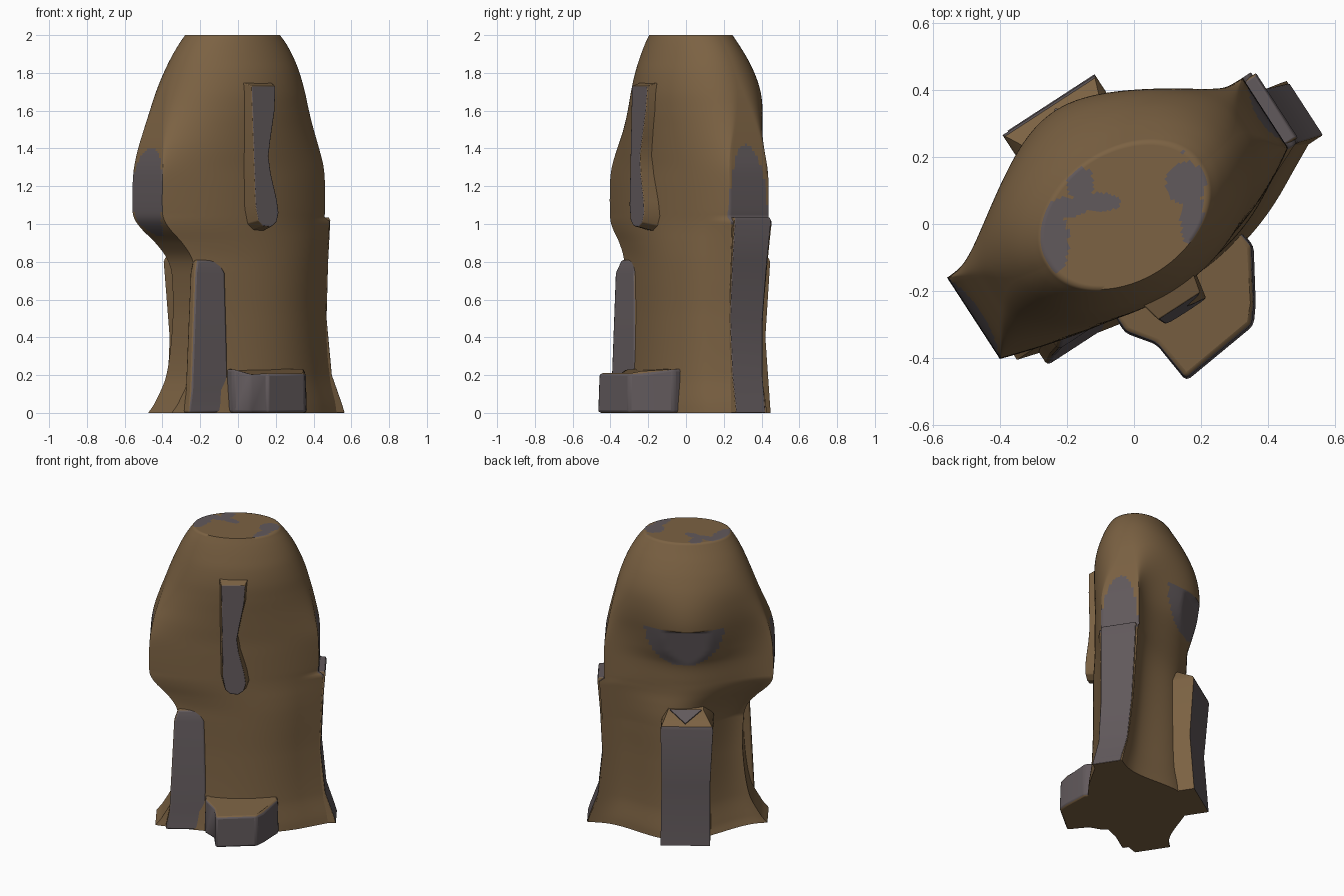
import bpy, bmesh, math
from mathutils import Vector

if "Cube" in bpy.data.objects:
    bpy.data.objects.remove(bpy.data.objects["Cube"])

TURN = math.radians(33)          # whole model is turned about z; parts are built in local u, v, z


def material(name, rgb):
    m = bpy.data.materials.new(name)
    m.diffuse_color = (*rgb, 1)
    m.use_nodes = True
    m.node_tree.nodes["Principled BSDF"].inputs["Base Color"].default_value = m.diffuse_color
    return m


BROWN = material("brown", (0.20, 0.122, 0.056))
GREY = material("grey", (0.12, 0.10, 0.106))


def finish(name, bm, bevel=0.0, angle=35):
    bmesh.ops.recalc_face_normals(bm, faces=bm.faces)
    me = bpy.data.meshes.new(name)
    bm.to_mesh(me)
    bm.free()
    ob = bpy.data.objects.new(name, me)
    me.materials.append(BROWN)
    me.materials.append(GREY)
    bpy.context.collection.objects.link(ob)
    ob.rotation_euler.z = TURN
    if bevel:
        mod = ob.modifiers.new("soft_edges", "BEVEL")
        mod.width = bevel
        mod.segments = 2
    bpy.ops.object.select_all(action='DESELECT')
    ob.select_set(True)
    bpy.context.view_layer.objects.active = ob
    bpy.ops.object.shade_smooth_by_angle(angle=math.radians(angle))
    return ob


def loft(name, rings, is_grey, bevel=0.0):
    """Skin closed rings of points, cap both ends, colour by face normal."""
    bm = bmesh.new()
    rows = [[bm.verts.new(p) for p in r] for r in rings]
    n = len(rows[0])
    for a, b in zip(rows, rows[1:]):
        for i in range(n):
            j = (i + 1) % n
            bm.faces.new((a[i], a[j], b[j], b[i]))
    bm.faces.new(rows[0])
    bm.faces.new(rows[-1])
    bmesh.ops.recalc_face_normals(bm, faces=bm.faces)
    for f in bm.faces:
        f.material_index = int(is_grey(f.normal))
    return finish(name, bm, bevel)


# ---- Body: rows of (z, left end, right end, front, back, roundness)
ROWS = [
    (0.00, -0.515, 0.58, -0.25, 0.36, 0), (0.05, -0.475, 0.565, -0.245, 0.35, 0),
    (0.20, -0.40, 0.51, -0.23, 0.325, 0), (0.50, -0.36, 0.48, -0.22, 0.315, 0),
    (0.72, -0.365, 0.485, -0.22, 0.315, 0), (0.82, -0.385, 0.49, -0.22, 0.315, 0),
    (0.90, -0.44, 0.495, -0.22, 0.315, 0), (0.97, -0.51, 0.50, -0.22, 0.315, 0),
    (1.02, -0.545, 0.505, -0.22, 0.317, 0), (1.07, -0.555, 0.51, -0.22, 0.319, 0),
    (1.20, -0.555, 0.51, -0.22, 0.33, 0), (1.30, -0.548, 0.505, -0.22, 0.372, 0.04),
    (1.40, -0.528, 0.488, -0.225, 0.402, 0.18), (1.50, -0.497, 0.468, -0.23, 0.413, 0.40),
    (1.60, -0.462, 0.445, -0.235, 0.405, 0.62), (1.70, -0.428, 0.42, -0.235, 0.38, 0.82),
    (1.80, -0.39, 0.385, -0.222, 0.34, 0.94), (1.88, -0.354, 0.347, -0.20, 0.30, 0.95),
    (1.95, -0.315, 0.302, -0.177, 0.26, 0.95), (2.00, -0.28, 0.26, -0.158, 0.232, 0.95)]
SIDE, END = 64, 14                # segments along each broad side and each narrow end


def row_at(z):
    """Smooth (Hermite) interpolation of the rows."""
    for k in range(len(ROWS) - 1):
        a, b = ROWS[k], ROWS[k + 1]
        if z <= b[0]:
            p, q = ROWS[max(k - 1, 0)], ROWS[min(k + 2, len(ROWS) - 1)]
            h = b[0] - a[0]
            s = (z - a[0]) / h
            out = [z]
            for i in range(1, 6):
                ma = (b[i] - p[i]) / (b[0] - p[0]) * h
                mb = (q[i] - a[i]) / (q[0] - a[0]) * h
                out.append((2*s**3 - 3*s*s + 1) * a[i] + (s**3 - 2*s*s + s) * ma
                           + (3*s*s - 2*s**3) * b[i] + (s**3 - s*s) * mb)
            return out
    return list(ROWS[-1])


def inside(a, b, ca, cb, ra, rb):
    return ((a - ca) / ra) ** 2 + ((b - cb) / rb) ** 2 < 1


def half_moon(u, z):
    return z < 1.46 and inside(u, z, 0, 1.46, 0.25, 0.265)


def section(z):
    z, left, right, vf, vb, w = row_at(z)
    w = min(max(w, 0), 0.95)
    mid, half = (left + right) / 2, (right - left) / 2
    cv, hv = (vf + vb) / 2, (vb - vf) / 2
    right_back = 0.11 + 0.08 * min(z, 1)
    k = min(max((z - 0.75) / 0.3, 0), 1)
    left_back = 0.08 + 0.09 * k
    left_front = -0.15 + 0.03 * k
    ledge = 0.036 * min(max((1.035 - z) / 0.02, 0), 1)       # right end swells below the ledge

    def side(t, back):
        k = (t + 1) / 2
        arc = math.sqrt(max(0, 1 - t * t))
        if back:
            h = left_back + (right_back - left_back) * k
            flat = h + (vb - h) * (1 + math.cos(math.pi * t)) / 2
            v = flat * (1 - w) + (cv + hv * arc) * w
            if half_moon(mid + half * t, z):                 # flat recess under the brow
                v = min(v, 0.375 - (1.46 - z) * 0.17)
            return v
        h = left_front + (-0.06 - left_front) * k
        flat = h + (vf - h) * (1 - t * t)
        return flat * (1 - w) + (cv - hv * arc) * w

    def along(t):
        return mid + half * t + ledge * max(0, (t - 0.75) / 0.25) ** 2

    ts = [math.sin(math.pi * (i / SIDE - 0.5)) for i in range(SIDE + 1)]
    pts = [(along(t), side(t, False), z) for t in ts]
    f, b = side(1, False), side(1, True)
    pts += [(along(1), f + (b - f) * i / END, z) for i in range(1, END)]
    pts += [(along(t), side(t, True), z) for t in reversed(ts)]
    f, b = side(-1, False), side(-1, True)
    pts += [(left, b + (f - b) * i / END, z) for i in range(1, END)]
    return pts


# grey worn spots on the flat top: x, y, radius x, radius y
SPOTS = [(-0.24, -0.05, 0.045, 0.10), (-0.16, 0.12, 0.04, 0.05), (-0.10, 0.065, 0.06, 0.028),
         (-0.20, 0.05, 0.06, 0.03), (0.155, 0.12, 0.06, 0.065), (0.175, 0.02, 0.035, 0.09),
         (0.16, 0.23, 0.025, 0.02)]


def body_grey(c, i):
    u, v, z = c
    if u > 0.40 and z > 1.0:                                 # arch above the end strip
        return inside(v, z, 0.06, 1.0, 0.125, 0.42)
    if i >= 2 * SIDE + END:                                  # oval on the left end
        return inside(v, z, 0.025, 1.17, 0.15, 0.235)
    return SIDE + END <= i < 2 * SIDE + END and half_moon(u, z)


def build_body():
    bm = bmesh.new()
    levels = sorted({round(i * 0.0125, 4) for i in range(161)})
    rows = [[bm.verts.new(p) for p in section(z)] for z in levels]
    n = len(rows[0])
    # flat top made of shrinking rings
    centre = Vector((-0.01, 0.037, 2))
    for k in range(19, 0, -1):
        rows.append([bm.verts.new(centre.lerp(Vector(p), k / 20)) for p in section(2)])
    for r, (a, b) in enumerate(zip(rows, rows[1:])):
        for i in range(n):
            j = (i + 1) % n
            f = bm.faces.new((a[i], a[j], b[j], b[i]))
            c = f.calc_center_median()
            if r < len(levels) - 1:
                f.material_index = int(body_grey(c, i))
            else:
                x = c.x * math.cos(TURN) - c.y * math.sin(TURN)
                y = c.x * math.sin(TURN) + c.y * math.cos(TURN)
                f.material_index = int(any(inside(x, y, *s) for s in SPOTS))
    bm.faces.new(rows[0])
    bm.faces.new(rows[-1])
    finish("body", bm, angle=65)


build_body()


def block(u0, u1, v0, v1, z):
    return [(u0, v0, z), (u1, v0, z), (u1, v1, z), (u0, v1, z)]


# ---- Grey strip up the right end, ending in a ledge
loft("end_strip",
     [block(0.35, 0.62, -0.085, 0.10, 0), block(0.35, 0.605, -0.08, 0.105, 0.05),
      block(0.35, 0.552, -0.065, 0.125, 0.20), block(0.35, 0.522, -0.06, 0.145, 0.50),
      block(0.35, 0.535, -0.055, 0.165, 0.80), block(0.35, 0.552, -0.05, 0.18, 1.02),
      block(0.35, 0.545, -0.045, 0.175, 1.035)],
     lambda n: n.x > 0.5 or n.z > 0.5, 0.004)

# ---- Back panel: waisted slab with a sloping top and a small grey triangle
loft("back_panel",
     [block(-0.165, 0.145, 0.22, 0.44, 0), block(-0.165, 0.14, 0.22, 0.41, 0.40),
      block(-0.185, 0.145, 0.22, 0.437, 0.80), block(-0.18, 0.14, 0.22, 0.43, 0.82),
      block(-0.12, 0.10, 0.22, 0.32, 0.89)],
     lambda n: n.y > 0.8)
TRIANGLE = [(-0.11, 0.326, 0.886), (0.09, 0.326, 0.886), (-0.01, 0.415, 0.830)]
loft("panel_triangle",
     [TRIANGLE, [(u, v + 0.004, z + 0.008) for u, v, z in TRIANGLE]], lambda n: True)

# ---- Corner pillar at the front left
loft("corner_pillar",
     [block(-0.45, -0.17, -0.215, -0.14, 0), block(-0.425, -0.19, -0.20, -0.14, 0.12),
      block(-0.395, -0.205, -0.192, -0.14, 0.74), block(-0.37, -0.23, -0.17, -0.13, 0.81)],
     lambda n: n.y < -0.8, 0.012)

# ---- Front foot: low flared block, brown on top
FOOT = [(-0.125, -0.48), (0.135, -0.45), (0.175, -0.40), (0.265, -0.25),
        (0.25, -0.14), (-0.20, -0.14), (-0.20, -0.26), (-0.14, -0.34)]
loft("front_foot",
     [[(u, v, 0) for u, v in FOOT],
      [(u * 0.98, v * 0.985, 0.21 if v < -0.3 else 0.235) for u, v in FOOT]],
     lambda n: abs(n.z) < 0.5, 0.015)

# ---- Front ridge: long bar, straight on the left, waisted on the right, wider at its root
RIDGE = [(-0.095, 1.73), (0.055, 1.73), (0.047, 1.60), (0.018, 1.45), (0.003, 1.36), (0.015, 1.27),
         (0.05, 1.13), (0.06, 1.06), (0.045, 1.01), (0.01, 0.985), (-0.04, 0.99), (-0.07, 1.02),
         (-0.085, 1.1)]
loft("front_ridge",
     [[(u, -0.28 - 0.035 * (1.73 - z), z) for u, z in RIDGE],
      [(-0.02 + (u + 0.02) * 1.3, -0.18, 1.36 + (z - 1.36) * 1.08) for u, z in RIDGE]],
     lambda n: n.y < -0.8, 0.004)
